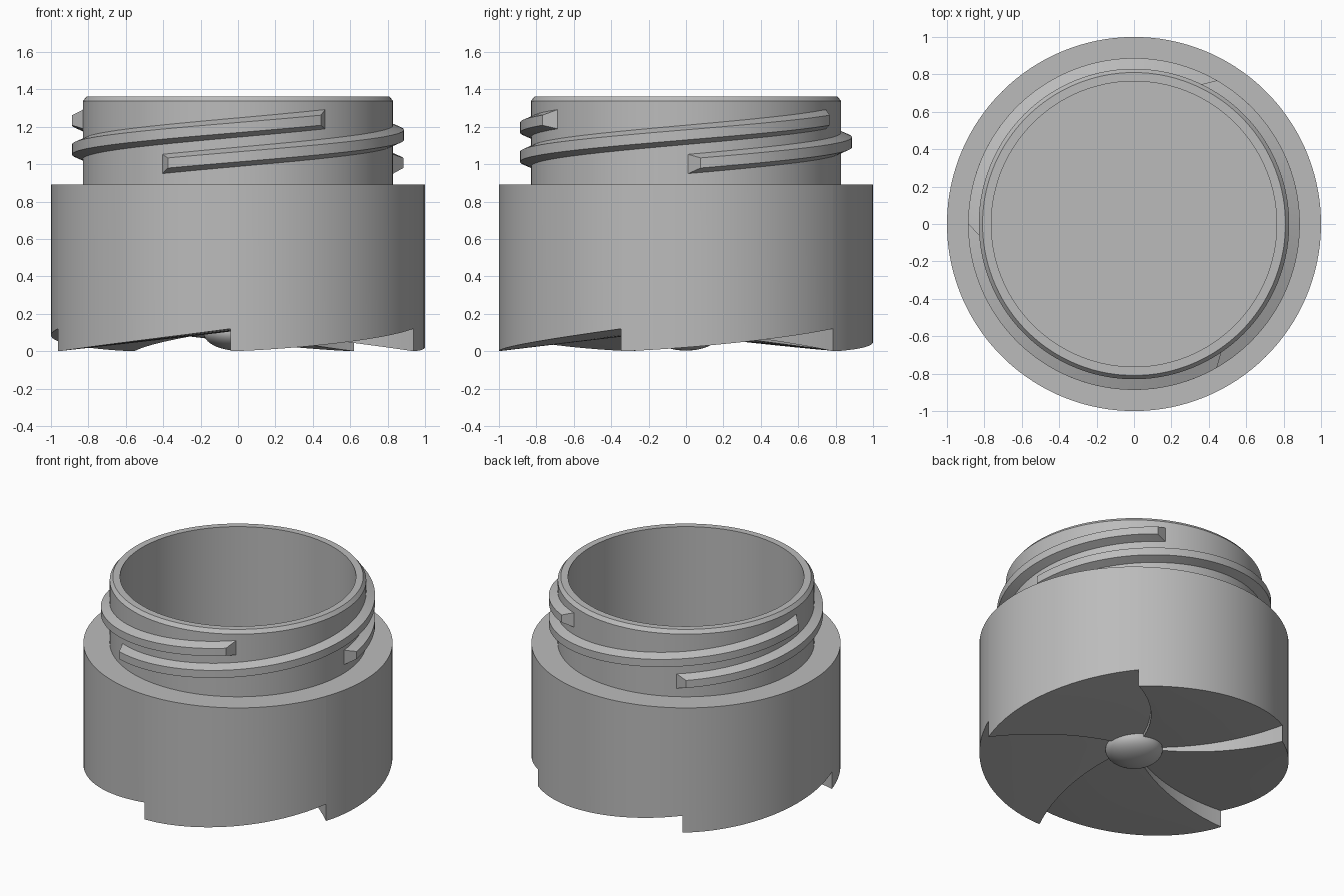
import bpy, bmesh
from math import sin, cos, pi, radians

if "Cube" in bpy.data.objects:
    bpy.data.objects.remove(bpy.data.objects["Cube"])

grey = bpy.data.materials.new("plain grey")
grey.use_nodes = True
colour = (0.5, 0.5, 0.5, 1)
grey.diffuse_color = colour
grey.node_tree.nodes["Principled BSDF"].inputs["Base Color"].default_value = colour

TEETH = 5
STEPS = 26                      # columns per tooth
SEGMENTS = TEETH * STEPS
FIRST = radians(-92.3)          # angle of the first tooth step
TOOTH = 0.12                    # step height at the rim
SHOULDER = 0.89


def polar(r, a, z):
    return (r * cos(a), r * sin(a), z)


def finish(bm, name):
    bmesh.ops.remove_doubles(bm, verts=bm.verts, dist=0.0002)
    bmesh.ops.recalc_face_normals(bm, faces=bm.faces)
    mesh = bpy.data.meshes.new(name)
    bm.to_mesh(mesh)
    bm.free()
    obj = bpy.data.objects.new(name, mesh)
    bpy.context.collection.objects.link(obj)
    mesh.materials.append(grey)
    bpy.ops.object.select_all(action="DESELECT")
    obj.select_set(True)
    bpy.context.view_layer.objects.active = obj
    bpy.ops.object.shade_smooth_by_angle(angle=radians(28))
    return obj


def skin(bm, rows, closed=False):
    """Join rows of vertices with quads."""
    pairs = list(zip(rows, rows[1:]))
    if closed:
        pairs.append((rows[-1], rows[0]))
    for a, b in pairs:
        for i in range(len(a) - 1):
            bm.faces.new((a[i], a[i + 1], b[i + 1], b[i]))


# Jar body: shoulder, neck, chamfered rim and cavity, over a toothed base
bm = bmesh.new()
profile = [(1, SHOULDER), (0.83, SHOULDER), (0.83, 1.337), (0.81, 1.362),
           (0.763, 1.362), (0.763, 0.2), (0.001, 0.2)]
rows = [[bm.verts.new(polar(r, FIRST + 2 * pi * s / SEGMENTS, z)) for r, z in profile]
        for s in range(SEGMENTS)]
skin(bm, rows, closed=True)
bm.faces.new([row[-1] for row in rows])

# Spiral ratchet teeth: each ramp rises from its low edge to the next step
radii = [0.14 + 0.86 * i / 12 for i in range(13)]
ramps = []
for tooth in range(TEETH):
    columns = []
    for s in range(STEPS + 1):
        t = s / STEPS
        base = FIRST + 2 * pi * (tooth + t) / TEETH
        column = [bm.verts.new(polar(r, base + radians(22) * (1 - r),
                                     TOOTH * (1 - r * (1 - t ** 1.4)))) for r in radii]
        column.append(bm.verts.new(polar(1, base, SHOULDER)))
        columns.append(column)
    skin(bm, columns)
    ramps.append(columns)
for tooth in range(TEETH):
    high = ramps[tooth - 1][-1][:-1]
    low = ramps[tooth][0][:-1]
    skin(bm, [high, low])
    # outer wall sliver beside the step
    bmesh.ops.remove_doubles(bm, verts=[high[0], low[0]], dist=0.0001)
finish(bm, "jar_body")

# Rounded hub in the middle of the base
bm = bmesh.new()
bmesh.ops.create_uvsphere(bm, u_segments=48, v_segments=24, radius=1)
for v in bm.verts:
    v.co = (v.co.x * 0.185, v.co.y * 0.185, 0.1 + v.co.z * 0.097)
finish(bm, "base_hub")

# Three-start screw thread with a trapezoid section and slanted ends
PITCH = 0.47
section = [(0.82, -0.056, 1), (0.887, -0.027, 0), (0.887, 0.027, 0), (0.82, 0.056, 1)]
for start in range(3):
    bm = bmesh.new()
    rows = []
    for s in range(73):
        t = s / 72
        row = []
        for r, dz, flare in section:
            margin = 0 if flare else 5
            turn = margin + t * (180 + 5 * flare - margin)
            row.append(bm.verts.new(polar(r, radians(120 * start + turn),
                                          1.0 + PITCH * turn / 360 + dz)))
        rows.append(row + row[:1])
    skin(bm, rows)
    bm.faces.new(rows[0][:4])
    bm.faces.new(rows[-1][:4])
    finish(bm, "screw_thread_%d" % (start + 1))
